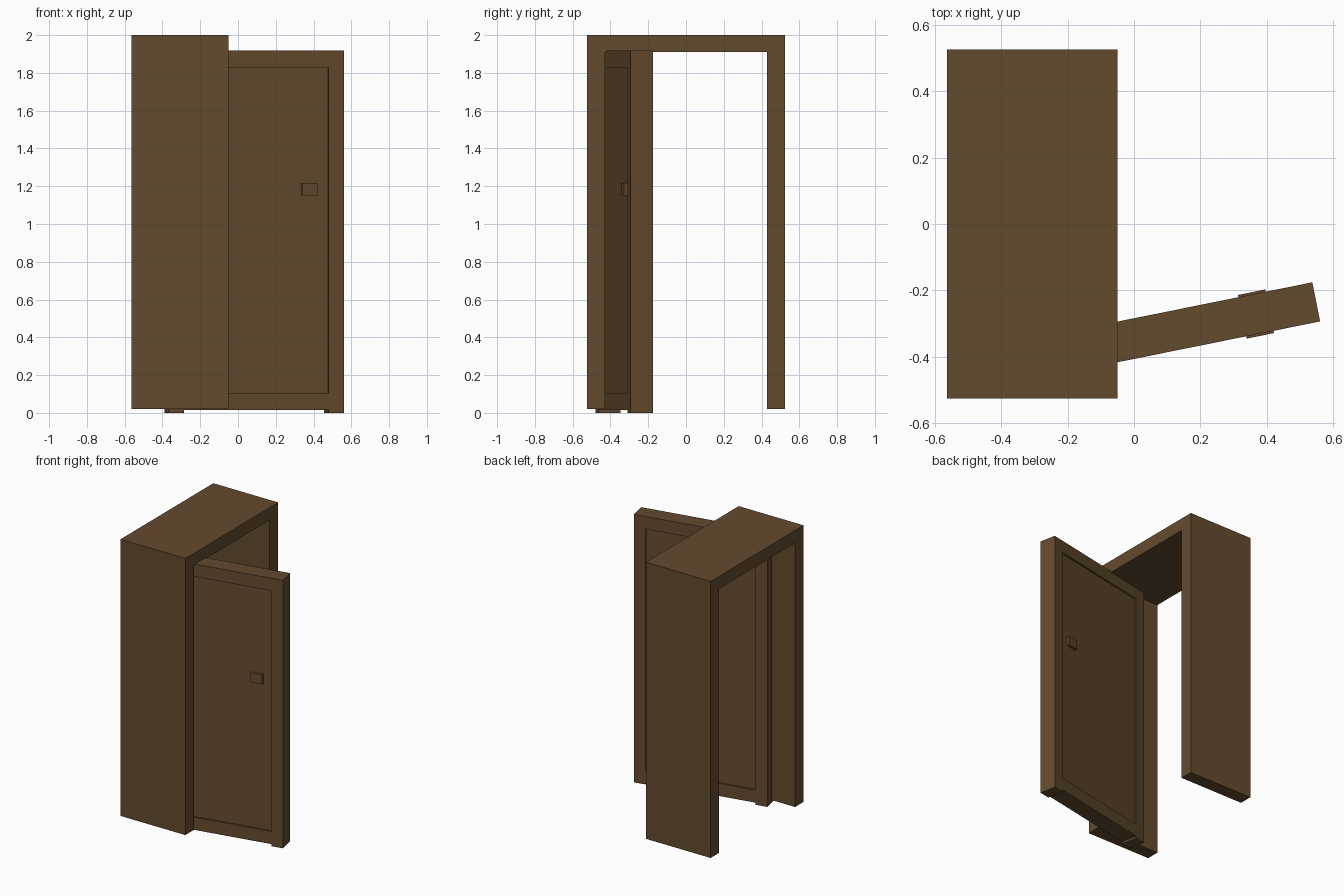
import bpy, bmesh, math
from mathutils import Matrix, Vector

if "Cube" in bpy.data.objects:
    bpy.data.objects.remove(bpy.data.objects["Cube"])

wood = bpy.data.materials.new("brown wood")
wood.diffuse_color = (0.127, 0.070, 0.027, 1)
wood.use_nodes = True
wood.node_tree.nodes["Principled BSDF"].inputs["Base Color"].default_value = wood.diffuse_color


def finish(name, bm, matrix=None):
    bmesh.ops.recalc_face_normals(bm, faces=bm.faces)
    me = bpy.data.meshes.new(name)
    bm.to_mesh(me)
    bm.free()
    me.materials.append(wood)
    ob = bpy.data.objects.new(name, me)
    bpy.context.collection.objects.link(ob)
    if matrix:
        ob.matrix_world = matrix
    return ob


def box(name, lo, hi, matrix=None):
    bm = bmesh.new()
    bmesh.ops.create_cube(bm, size=1)
    for v in bm.verts:
        v.co = Vector([lo[i] + (v.co[i] + 0.5) * (hi[i] - lo[i]) for i in range(3)])
    return finish(name, bm, matrix)


# Door surround: an upside-down U profile extruded along x
profile = [(-0.525, 0.02), (-0.525, 2.0), (0.525, 2.0), (0.525, 0.02),
           (0.43, 0.02), (0.43, 1.91), (-0.43, 1.91), (-0.43, 0.02)]
bm = bmesh.new()
face = bm.faces.new([bm.verts.new((-0.563, y, z)) for y, z in profile])
ext = bmesh.ops.extrude_face_region(bm, geom=[face])
bmesh.ops.translate(bm, vec=(0.513, 0, 0),
                    verts=[g for g in ext["geom"] if isinstance(g, bmesh.types.BMVert)])
finish("door_surround", bm)

# Open door, built in its own axes: u along the width, v through the thickness
W, T, S, REC = 0.945, 0.12, 0.082, 0.012
door = Matrix.Translation((-0.366, -0.48, 0)) @ Matrix.Rotation(math.radians(11.4), 4, "Z")

# Stiles reach the floor, rails stop just short
for side, u in (("hinge", 0), ("latch", W - S)):
    box(f"{side}_stile", (u, 0, 0), (u + S, T, 1.918), door)
for end, z0, z1 in (("bottom", 0.015, 0.105), ("top", 1.828, 1.918)):
    box(f"{end}_rail", (S, 0, z0), (W - S, T, z1), door)

# Recessed panel
box("door_panel", (S, REC, 0.105), (W - S, T - REC, 1.828), door)

# Handle plates on both faces
for side, v0, v1 in (("front", -0.007, REC), ("back", T - REC, T + 0.007)):
    box(f"{side}_handle", (0.718, v0, 1.15), (0.802, v1, 1.217), door)
